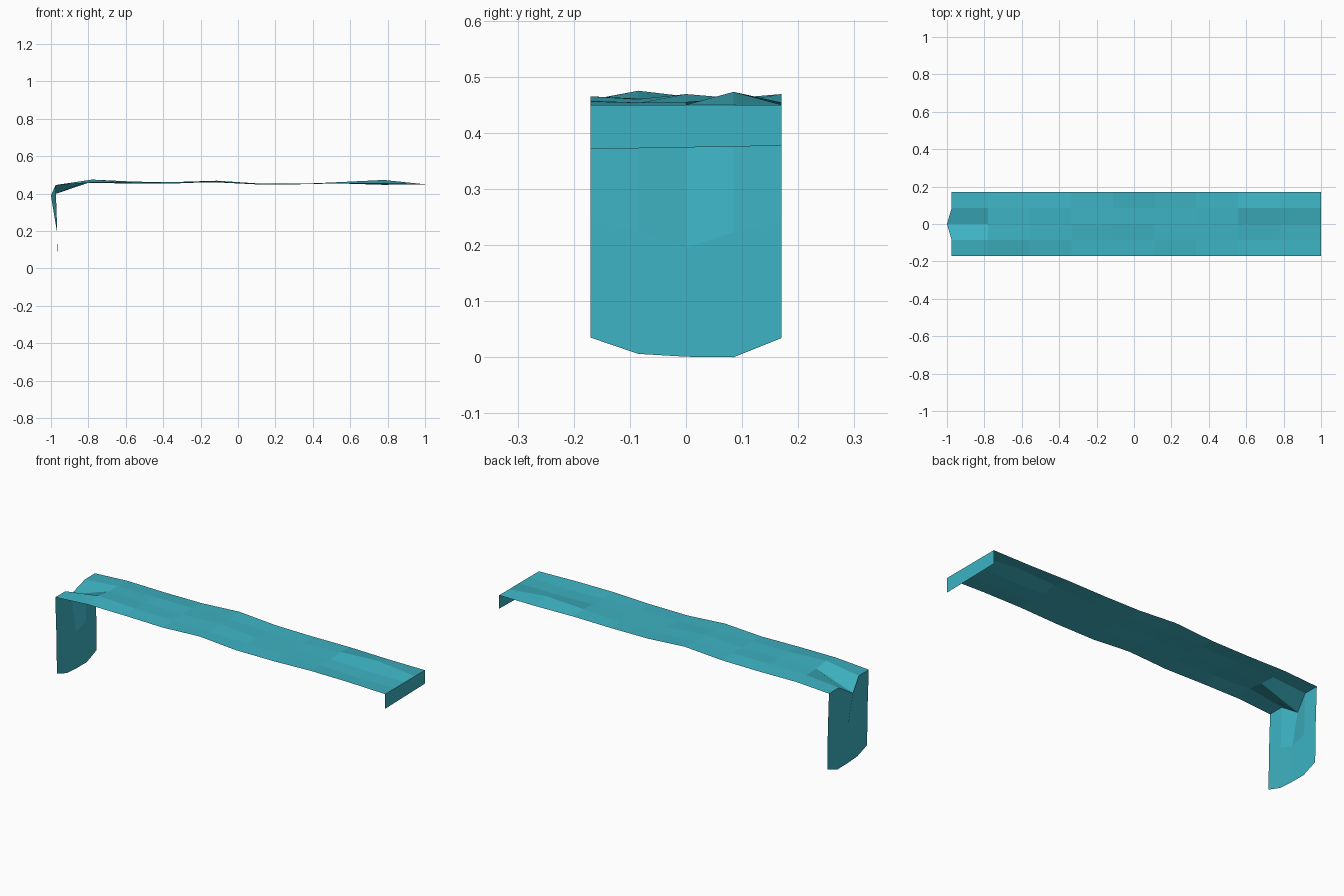
import bpy
import bmesh

cube = bpy.data.objects.get("Cube")
if cube:
    bpy.data.objects.remove(cube, do_unlink=True)

teal = bpy.data.materials.new("teal cloth")
teal.use_nodes = True
color = (0.047, 0.45, 0.545, 1)
teal.diffuse_color = color
shader = teal.node_tree.nodes["Principled BSDF"]
shader.inputs["Base Color"].default_value = color
shader.inputs["Roughness"].default_value = 0.8

HALF_WIDTH = 0.17
TABLE = 0.45
LEFT, RIGHT = -0.975, 1.0
COLUMNS = 5


def across(column):
    return HALF_WIDTH * (2 * column / (COLUMNS - 1) - 1)


def build_sheet(name, rows):
    """Skin a list of equal point rows into one thin cloth sheet."""
    bm = bmesh.new()
    grid = [[bm.verts.new(point) for point in row] for row in rows]
    for near, far in zip(grid, grid[1:]):
        for i in range(len(near) - 1):
            bm.faces.new((near[i], far[i], far[i + 1], near[i + 1]))
    mesh = bpy.data.meshes.new(name)
    bm.to_mesh(mesh)
    bm.free()
    mesh.materials.append(teal)
    obj = bpy.data.objects.new(name, mesh)
    bpy.context.collection.objects.link(obj)
    return obj


# Ripple heights of the flat run, in millimetres, front to back
ripples = [
    (0, 0, 0, 0, 0),
    (6, -3, 0, 23, 0),
    (7, 4, 5, 12, 4),
    (0, 2, 3, 0, 2),
    (-1, 3, 2, 4, 4),
    (15, 10, 19, 12, 19),
    (4, 11, 9, 12, 5),
    (8, 14, 12, 13, 4),
    (9, 25, 15, 11, 7),
]
step = 0.2225
top_rows = [
    [(RIGHT - step * r, across(c), TABLE + h / 1000) for c, h in enumerate(row)]
    for r, row in enumerate(ripples)
]

# Folded edge with a sagging crease in the middle
middle = COLUMNS // 2
fold = [(LEFT, across(c), TABLE - 0.004) for c in range(COLUMNS)]
fold[middle] = (-1.0, 0, 0.39)
top_rows.append(fold)
build_sheet("cloth_top", top_rows)

# Long hanging end with a rounded hem
hem = [(LEFT + 0.01, across(c), z)
       for c, z in enumerate((0.035, 0.006, 0.001, 0, 0.034))]
waist = [(LEFT + 0.007, across(c), (fold[c][2] + hem[c][2]) / 2)
         for c in range(COLUMNS)]
build_sheet("long_hanging_end", [fold, waist, hem])

# Short hanging end
short_hem = [(RIGHT, across(c), 0.374 + 0.018 * across(c)) for c in range(COLUMNS)]
build_sheet("short_hanging_end", [short_hem, top_rows[0]])
